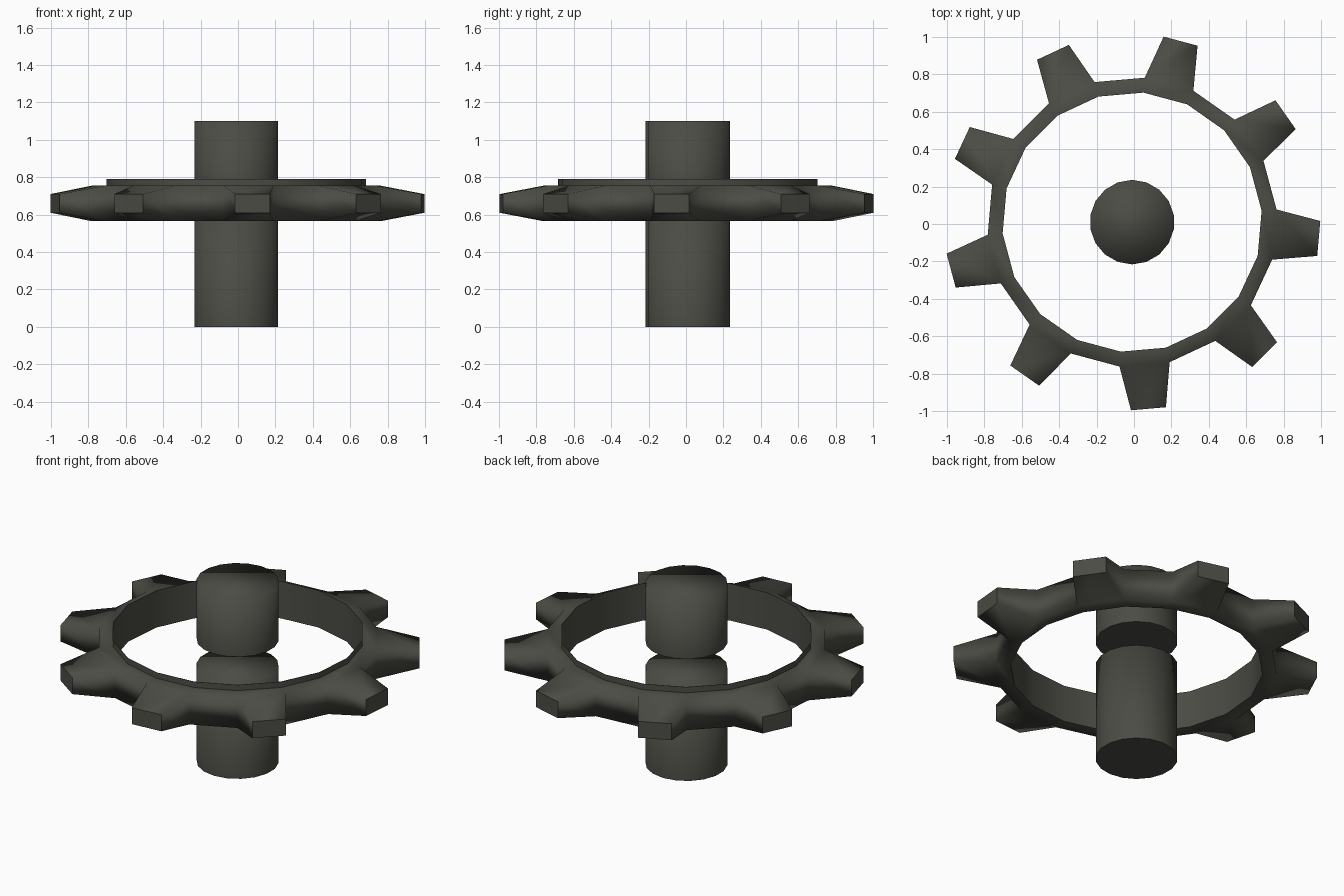
import bpy, bmesh, math

if "Cube" in bpy.data.objects:
    bpy.data.objects.remove(bpy.data.objects["Cube"])

CX, CY = -0.01, 0.01      # common axis of shaft and gear
TEETH = 9
STEP = 2 * math.pi / TEETH
START = math.radians(-5)

metal = bpy.data.materials.new("dark grey metal")
metal.diffuse_color = (0.072, 0.072, 0.060, 1)
metal.use_nodes = True
metal.node_tree.nodes["Principled BSDF"].inputs["Base Color"].default_value = metal.diffuse_color


def finish(name, bm):
    bmesh.ops.recalc_face_normals(bm, faces=bm.faces)
    me = bpy.data.meshes.new(name)
    bm.to_mesh(me)
    bm.free()
    ob = bpy.data.objects.new(name, me)
    ob.location = (CX, CY, 0)
    me.materials.append(metal)
    me.shade_smooth()
    bpy.context.collection.objects.link(ob)
    return ob


def shaft(name, z0, z1):
    bm = bmesh.new()
    r = bmesh.ops.create_cone(bm, cap_ends=True, segments=18,
                              radius1=0.226, radius2=0.226, depth=z1 - z0)
    bmesh.ops.translate(bm, verts=r["verts"], vec=(0, 0, (z0 + z1) / 2))
    # crisp rim at the underside
    for e in bm.edges:
        if all(v.co.z < z0 + 0.01 for v in e.verts):
            e.smooth = False
    return finish(name, bm)


def polar(bm, r, a, z):
    return bm.verts.new((r * math.cos(a), r * math.sin(a), z))


# Shaft in two pieces with a gap hidden inside the gear
shaft("lower_shaft", 0.0, 0.59)
shaft("upper_shaft", 0.74, 1.1)

# Toothed ring: 18-sided band with a tapered tooth on every other side
bm = bmesh.new()
half, tip = math.radians(10), math.radians(5.35)
low, high = 0.565, 0.755
cols = []
for i in range(TEETH):
    for s in (-1, 1):
        a = START + i * STEP + s * half
        cols.append([polar(bm, r, a, z) for r, z in
                     ((0.697, low), (0.775, low), (0.775, high), (0.697, high))])
n = len(cols)
for i in range(n):
    a, b = cols[i], cols[(i + 1) % n]
    bm.faces.new((a[0], b[0], b[1], a[1]))
    bm.faces.new((a[2], b[2], b[3], a[3]))
    if i % 2:
        bm.faces.new((a[1], b[1], b[2], a[2]))
        continue
    c = START + (i // 2) * STEP
    t = [polar(bm, 1.006, c + s * tip, z)
         for s, z in ((-1, 0.61), (1, 0.61), (1, 0.71), (-1, 0.71))]
    root = [a[1], b[1], b[2], a[2]]
    for k in range(4):
        m = (k + 1) % 4
        bm.faces.new((root[k], root[m], t[m], t[k]))
    tip_face = bm.faces.new(t)
    for e in tip_face.edges:
        e.smooth = False
finish("toothed_ring", bm)

# Thin inner wall that rises above the ring as a lip
bm = bmesh.new()
wall = []
for i in range(TEETH):
    for s in (-1, 1):
        a = START + i * STEP + s * half
        wall.append([polar(bm, r, a, z) for r, z in
                     ((0.695, low), (0.697, low), (0.697, 0.79), (0.695, 0.79))])
for i in range(n):
    a, b = wall[i], wall[(i + 1) % n]
    for k in range(4):
        m = (k + 1) % 4
        f = bm.faces.new((a[k], b[k], b[m], a[m]))
for e in bm.edges:
    if abs(e.verts[0].co.z - e.verts[1].co.z) < 1e-4:
        e.smooth = False
finish("inner_wall", bm)
